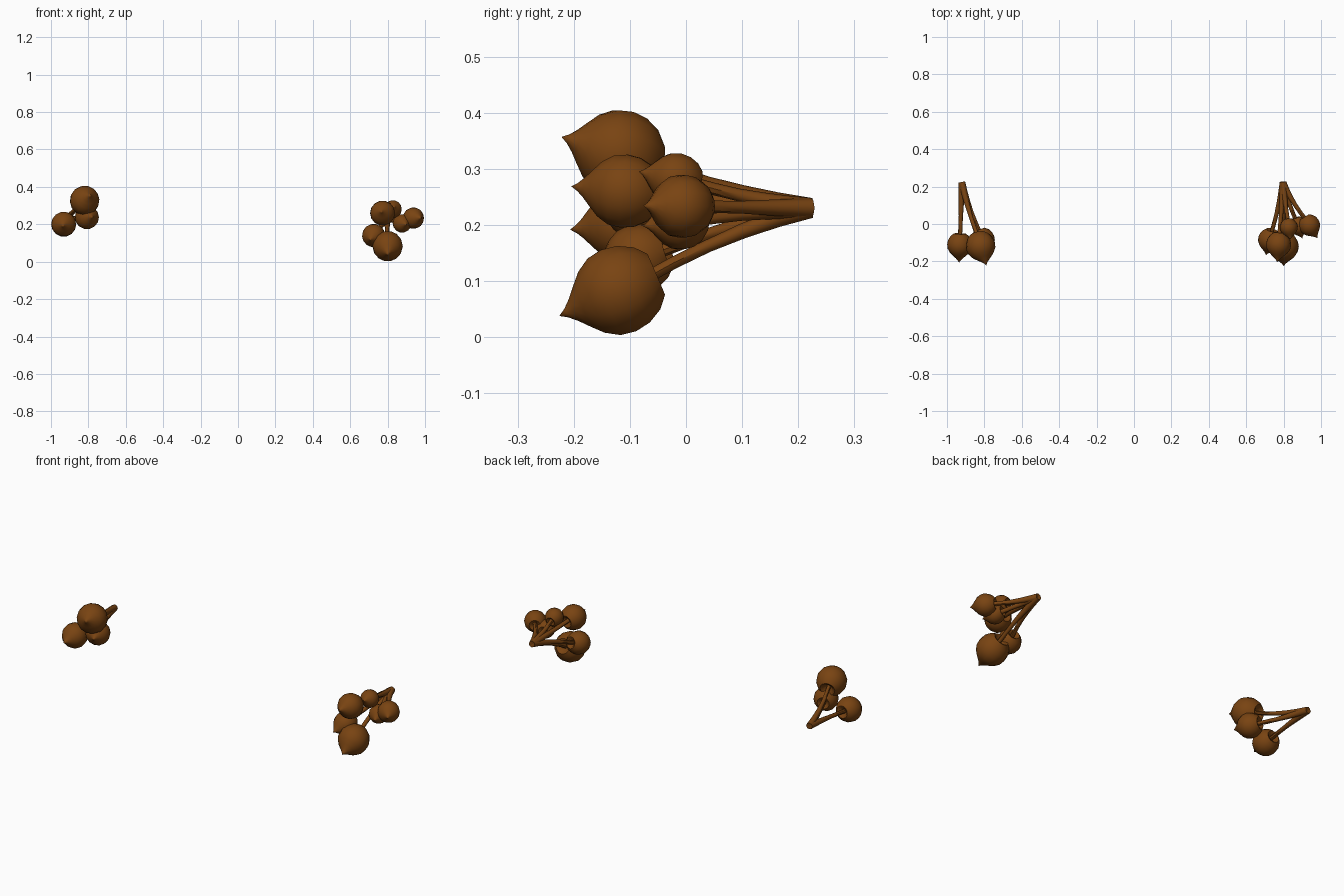
import bpy, bmesh, math
from mathutils import Vector

if "Cube" in bpy.data.objects:
    bpy.data.objects.remove(bpy.data.objects["Cube"])

brown = bpy.data.materials.new("warm brown")
brown.diffuse_color = (0.19, 0.057, 0.006, 1)
brown.use_nodes = True
brown.node_tree.nodes["Principled BSDF"].inputs["Base Color"].default_value = brown.diffuse_color

# fruit profile in units of its radius: (distance along axis, radius)
PROFILE = [(-0.5, 0.0), (-0.62, 0.2), (-0.86, 0.38), (-0.9, 0.5), (-0.68, 0.76),
           (-0.35, 0.94), (0.0, 1.0), (0.35, 0.94), (0.65, 0.75), (0.88, 0.5),
           (1.08, 0.27), (1.25, 0.11), (1.42, 0.0)]


def lathe(name, rings, sides, quat_axis=None):
    """Skin rings given as (centre, direction, radius); radius 0 makes a point."""
    bm = bmesh.new()
    loops = []
    for centre, direction, radius in rings:
        q = direction.to_track_quat('Z', 'Y')
        if radius == 0:
            loops.append([bm.verts.new(centre)])
        else:
            loops.append([bm.verts.new(centre + q @ Vector((
                radius * math.cos(2 * math.pi * i / sides),
                radius * math.sin(2 * math.pi * i / sides), 0))) for i in range(sides)])
    for a, b in zip(loops, loops[1:]):
        for i in range(sides):
            j = (i + 1) % sides
            quad = [a[i % len(a)], a[j % len(a)], b[j % len(b)], b[i % len(b)]]
            bm.faces.new(list(dict.fromkeys(quad)))
    for end in (loops[0], loops[-1]):
        if len(end) > 1:
            bm.faces.new(end)
    bmesh.ops.recalc_face_normals(bm, faces=bm.faces)
    mesh = bpy.data.meshes.new(name)
    bm.to_mesh(mesh)
    bm.free()
    mesh.materials.append(brown)
    obj = bpy.data.objects.new(name, mesh)
    bpy.context.collection.objects.link(obj)
    bpy.ops.object.select_all(action='DESELECT')
    obj.select_set(True)
    bpy.context.view_layer.objects.active = obj
    bpy.ops.object.shade_smooth_by_angle(angle=math.radians(45))


def fruit_on_stem(label, root, centre, r):
    root, centre = Vector(root), Vector(centre)
    axis = (centre - root).normalized()
    # pointed fruit with a dimple where the stem enters
    lathe("fruit_" + label, [(centre + axis * t * r, axis, w * r) for t, w in PROFILE], 14)
    # gently bowed, tapering stem
    end = centre - axis * 0.5 * r
    mid = root.lerp(end, 0.5)
    mid.x += (root.x - mid.x) * 0.3
    mid.z += (root.z - mid.z) * 0.35
    rings = []
    for i in range(6):
        t = i / 5
        p = root * (1 - t) ** 2 + mid * 2 * t * (1 - t) + end * t * t
        d = ((mid - root) * (1 - t) + (end - mid) * t).normalized()
        width = 0.018 - 0.007 * min(1, t * 1.6)
        rings.append((p, d, width))
    lathe("stem_" + label, rings, 8)


# clusters: stem root, then (centre, radius) of every fruit
CLUSTERS = {
    "left": ((-0.92, 0.222, 0.23), [
        ((-0.82, -0.118, 0.327), 0.079),
        ((-0.808, -0.085, 0.237), 0.064),
        ((-0.932, -0.112, 0.20), 0.067)]),
    "right": ((0.797, 0.222, 0.23), [
        ((0.773, -0.11, 0.26), 0.067),
        ((0.828, -0.018, 0.281), 0.048),
        ((0.938, -0.007, 0.233), 0.057),
        ((0.877, -0.01, 0.205), 0.05),
        ((0.725, -0.085, 0.14), 0.062),
        ((0.80, -0.12, 0.083), 0.081)]),
}
for side, (root, fruits) in CLUSTERS.items():
    for n, (centre, r) in enumerate(fruits, 1):
        fruit_on_stem(f"{side}_{n}", root, centre, r)
